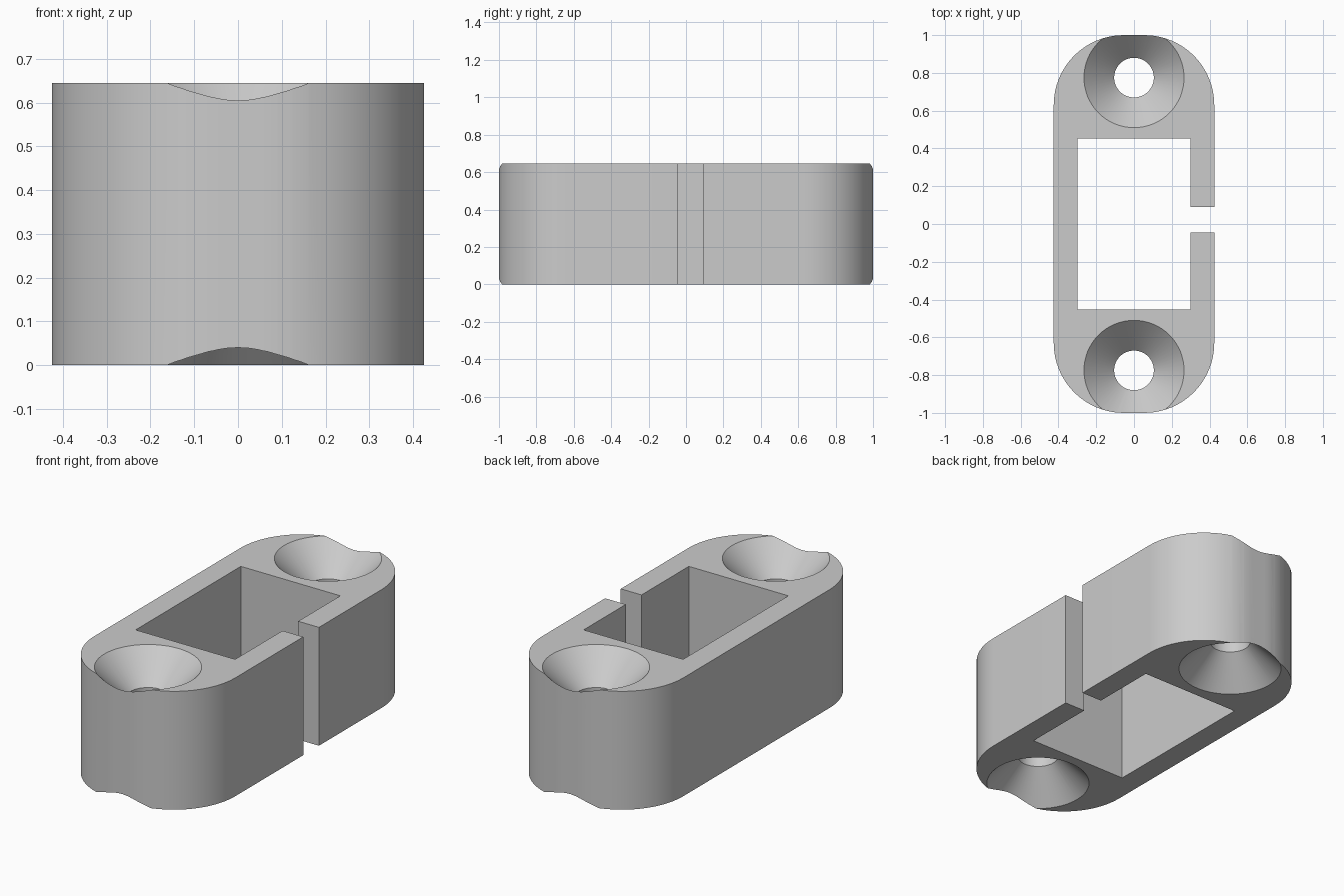
import bpy, bmesh, math
from mathutils import Matrix, Vector

cube = bpy.data.objects.get("Cube")
if cube:
    bpy.data.objects.remove(cube, do_unlink=True)

HEIGHT, HALF_W, HALF_L, CORNER = 0.645, 0.425, 1.0, 0.37
HOLE_Y, HOLE_R, SINK_R = 0.775, 0.105, 0.265


def make_object(name, bm):
    bmesh.ops.recalc_face_normals(bm, faces=bm.faces)
    mesh = bpy.data.meshes.new(name)
    bm.to_mesh(mesh)
    bm.free()
    obj = bpy.data.objects.new(name, mesh)
    bpy.context.collection.objects.link(obj)
    return obj


def box(name, x0, x1, y0, y1):
    bm = bmesh.new()
    bmesh.ops.create_cube(bm, size=1)
    bm.transform(Matrix.Translation(((x0 + x1) / 2, (y0 + y1) / 2, HEIGHT / 2))
                 @ Matrix.Diagonal((x1 - x0, y1 - y0, HEIGHT + 0.4, 1)))
    return make_object(name, bm)


def screw_hole(name, y):
    # Straight bore with a 45 degree countersink at each end
    depth, extra = SINK_R - HOLE_R, 0.1
    profile = [(SINK_R + extra, -extra), (HOLE_R, depth),
               (HOLE_R, HEIGHT - depth), (SINK_R + extra, HEIGHT + extra)]
    bm = bmesh.new()
    steps = 64
    rings = [[bm.verts.new((r * math.cos(math.tau * i / steps),
                            y + r * math.sin(math.tau * i / steps), z))
              for i in range(steps)] for r, z in profile]
    for low, high in zip(rings, rings[1:]):
        for i in range(steps):
            j = (i + 1) % steps
            bm.faces.new((low[i], low[j], high[j], high[i]))
    bm.faces.new(rings[0])
    bm.faces.new(rings[-1])
    return make_object(name, bm)


# Rounded block
bm = bmesh.new()
outline = []
arc = 16
for quarter, (sx, sy) in enumerate([(1, 1), (-1, 1), (-1, -1), (1, -1)]):
    for i in range(arc + 1):
        a = math.pi / 2 * (quarter + i / arc)
        outline.append(bm.verts.new((sx * (HALF_W - CORNER) + CORNER * math.cos(a),
                                     sy * (HALF_L - CORNER) + CORNER * math.sin(a), 0)))
base = bm.faces.new(outline)
top = bmesh.ops.extrude_face_region(bm, geom=[base])
bmesh.ops.translate(bm, vec=Vector((0, 0, HEIGHT)),
                    verts=[v for v in top["geom"] if isinstance(v, bmesh.types.BMVert)])
body = make_object("bracket_body", bm)

# Window, side slot and the two screw holes
cutters = [box("window_cutter", -0.30, 0.30, -0.453, 0.453),
           box("slot_cutter", 0.20, 0.60, -0.045, 0.09),
           screw_hole("front_hole_cutter", -HOLE_Y),
           screw_hole("back_hole_cutter", HOLE_Y)]
bpy.ops.object.select_all(action="DESELECT")
body.select_set(True)
bpy.context.view_layer.objects.active = body
for cutter in cutters:
    cutter.hide_render = True
    mod = body.modifiers.new(cutter.name, "BOOLEAN")
    mod.operation = "DIFFERENCE"
    mod.solver = "EXACT"
    mod.object = cutter
    bpy.ops.object.modifier_apply(modifier=mod.name)
for cutter in cutters:
    bpy.data.objects.remove(cutter, do_unlink=True)

# Plain grey finish
grey = bpy.data.materials.new("light_grey")
grey.use_nodes = True
colour = (0.6, 0.6, 0.6, 1)
grey.diffuse_color = colour
grey.node_tree.nodes["Principled BSDF"].inputs["Base Color"].default_value = colour
body.data.materials.clear()
body.data.materials.append(grey)
for poly in body.data.polygons:
    poly.material_index = 0
bpy.ops.object.shade_smooth_by_angle(angle=math.radians(25))
